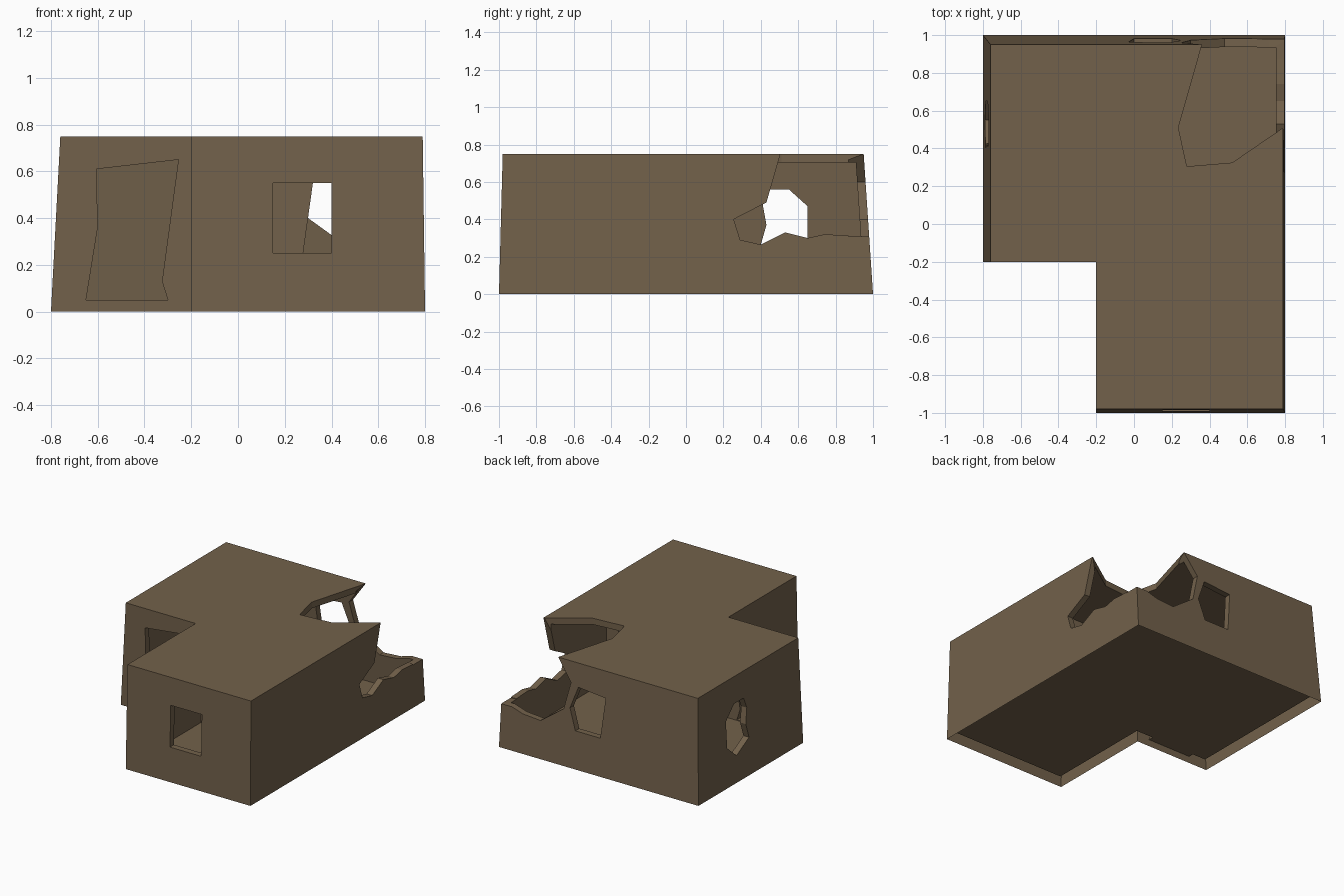
import bpy, bmesh
from mathutils import Vector

if "Cube" in bpy.data.objects:
    bpy.data.objects.remove(bpy.data.objects["Cube"])

T = 0.045          # wall thickness
H = 0.75           # height

mat = bpy.data.materials.new("mud_brown")
mat.diffuse_color = (0.17, 0.12, 0.07, 1)
mat.use_nodes = True
mat.node_tree.nodes["Principled BSDF"].inputs["Base Color"].default_value = mat.diffuse_color


def make_object(name, bottom, top):
    """Closed solid between two matching rings of 3D points."""
    bm = bmesh.new()
    a = [bm.verts.new(p) for p in bottom]
    b = [bm.verts.new(p) for p in top]
    n = len(a)
    bm.faces.new(a)
    bm.faces.new(b)
    for i in range(n):
        j = (i + 1) % n
        bm.faces.new((a[i], a[j], b[j], b[i]))
    bmesh.ops.recalc_face_normals(bm, faces=bm.faces)
    me = bpy.data.meshes.new(name)
    bm.to_mesh(me)
    bm.free()
    me.materials.append(mat)
    ob = bpy.data.objects.new(name, me)
    bpy.context.collection.objects.link(ob)
    return ob


def prism(name, axis, pts, lo, hi):
    """Extrude a 2D outline along an axis, the other axes staying in order."""
    def ring(d):
        out = []
        for p in pts:
            c = list(p)
            c.insert("xyz".index(axis), d)
            out.append(Vector(c))
        return out
    return make_object(name, ring(lo), ring(hi))


def l_ring(z, i):
    """L-shaped footprint at height z, inset by i; outer walls lean inwards."""
    t = z / H
    l, r = -0.8 + 0.04 * t + i, 0.8 - 0.01 * t - i
    f, b = -1 + 0.02 * t + i, 1 - 0.05 * t - i
    n = -0.2 + i
    return [(l, n, z), (n, n, z), (n, f, z), (r, f, z), (r, b, z), (l, b, z)]


def cut(ob, cutter):
    mod = ob.modifiers.new("cut", "BOOLEAN")
    mod.operation, mod.solver, mod.object = "DIFFERENCE", "EXACT", cutter
    bpy.context.view_layer.objects.active = ob
    bpy.ops.object.modifier_apply(modifier=mod.name)
    bpy.data.objects.remove(cutter)


# Hollow L-shaped house shell
house = make_object("house_shell", l_ring(0, 0), l_ring(H, 0))
cut(house, make_object("room_cutter", l_ring(T, T), l_ring(H - T, T)))

# Door, windows and the broken corner (right wall, back wall, roof)
door = [(-.65, .05), (-.6, .36), (-.605, .61), (-.255, .65), (-.325, .13), (-.3, .05)]
front_window = [(.15, .25), (.4, .25), (.4, .55), (.15, .55)]
back_window = [(.19, .58), (.25, .42), (.2, .27), (.0, .27), (-.03, .56)]
left_window = [(.65, .47), (.55, .56), (.44, .56), (.41, .48), (.43, .37),
               (.4, .265), (.55, .19), (.65, .28)]
right_break = [(.55, .9), (.505, .75), (.43, .49), (.255, .4), (.29, .29), (.4, .265),
               (.53, .33), (.65, .3), (.74, .32), (1.2, .295), (1.2, .9)]
back_break = [(.4, .9), (.36, .75), (.25, .6), (.3, .4), (.48, .27), (.62, .28),
              (.72, .31), (1.2, .295), (1.2, .9)]
roof_break = [(.375, 1.0), (.36, .95), (.235, .51), (.28, .305), (.52, .325), (.79, .51),
              (1, .65), (1, 1)]
for axis, outline, lo, hi in [
        ("y", door, -.3, -.1), ("y", front_window, -1.1, -.9),
        ("y", back_window, .88, 1.1), ("x", left_window, -1, -.7),
        ("x", right_break, .71, 1.1), ("y", back_break, .87, 1.11),
        ("z", roof_break, .66, .95)]:
    cut(house, prism("opening_cutter", axis, outline, lo, hi))

# The underside skin is open
bm = bmesh.new()
bm.from_mesh(house.data)
under = [f for f in bm.faces if f.calc_center_median().z < 0.005]
bmesh.ops.delete(bm, geom=under, context="FACES")
bm.to_mesh(house.data)
bm.free()

# Inner partition with a crooked doorway
prism("partition_wall", "y",
      [(-.155, T), (.25, T), (.33, .62), (.65, .62), (.65, T), (.75, T),
       (.745, H - T), (-.155, H - T)], -.2, -.155)
